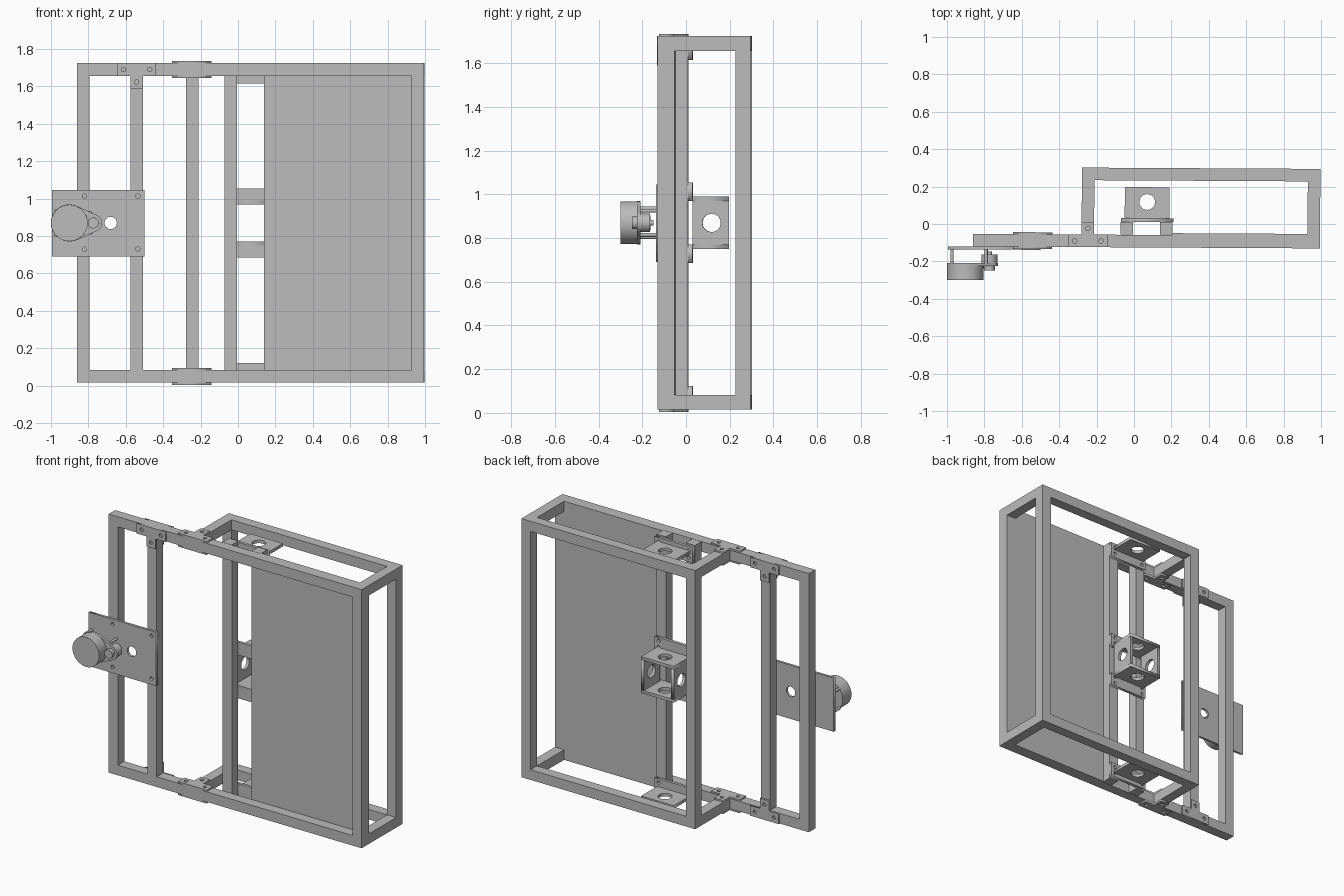
import bpy
import math
from mathutils import Matrix, Vector

cube = bpy.data.objects.get("Cube")
if cube:
    bpy.data.objects.remove(cube)

grey = bpy.data.materials.new("plain grey")
grey.use_nodes = True
COLOUR = (0.5, 0.5, 0.5, 1)
grey.diffuse_color = COLOUR
grey.node_tree.nodes["Principled BSDF"].inputs["Base Color"].default_value = COLOUR

SKEW = Matrix.Rotation(-0.0055, 4, 'Z')   # whole assembly sits slightly turned
T = 0.067                                 # square tube width
LOW, HIGH = 0.016, 1.724                  # frame bottom and top
FRONT, BACK, RAIL = -0.125, 0.233, -0.056  # front faces of the tube layers


def finish(name, mesh, matrix=Matrix()):
    mesh.transform(SKEW @ matrix)
    mesh.materials.clear()
    mesh.materials.append(grey)
    ob = bpy.data.objects.new(name, mesh)
    bpy.context.collection.objects.link(ob)
    return ob


def box(name, x, y, z):
    """Box from (low, high) pairs."""
    pts = [(a, b, c) for a in x for b in y for c in z]
    mesh = bpy.data.meshes.new(name)
    mesh.from_pydata(pts, [], [(0, 1, 3, 2), (4, 6, 7, 5), (0, 4, 5, 1),
                               (2, 3, 7, 6), (0, 2, 6, 4), (1, 5, 7, 3)])
    return finish(name, mesh)


def ring(cx, cy, r, n=24):
    return [(cx + r * math.cos(i * math.tau / n), cy + r * math.sin(i * math.tau / n))
            for i in range(n)]


def rect(x0, y0, x1, y1):
    return [(x0, y0), (x1, y0), (x1, y1), (x0, y1)]


def plate(name, outline, holes, axis, lo, hi, smooth=False):
    """Flat outline with round holes, extruded from lo to hi along an axis."""
    curve = bpy.data.curves.new(name, 'CURVE')
    curve.dimensions = '2D'
    curve.fill_mode = 'BOTH'
    curve.extrude = (hi - lo) / 2
    for loop in [outline] + [ring(*h) for h in holes]:
        spline = curve.splines.new('POLY')
        spline.points.add(len(loop) - 1)
        for p, (a, b) in zip(spline.points, loop):
            p.co = (a, b, 0, 1)
        spline.use_cyclic_u = True
    temp = bpy.data.objects.new("temp", curve)
    bpy.context.collection.objects.link(temp)
    deps = bpy.context.evaluated_depsgraph_get()
    mesh = bpy.data.meshes.new_from_object(temp.evaluated_get(deps))
    bpy.data.objects.remove(temp)
    bpy.data.curves.remove(curve)
    mid = (lo + hi) / 2
    turn = {'Z': Matrix(),
            'Y': Matrix.Rotation(math.pi / 2, 4, 'X'),                # (x, z) outline
            'X': Matrix(((0, 0, 1, 0), (1, 0, 0, 0), (0, 1, 0, 0), (0, 0, 0, 1)))}[axis]
    shift = Matrix.Translation(Vector([mid if axis == a else 0 for a in "XYZ"]))
    ob = finish(name, mesh, shift @ turn)
    ob.data.name = name
    if smooth:
        bpy.ops.object.select_all(action='DESELECT')
        ob.select_set(True)
        bpy.context.view_layer.objects.active = ob
        bpy.ops.object.shade_smooth_by_angle(angle=math.radians(30))
    return ob


def rod(name, x, z, r, y0, y1):
    return plate(name, ring(x, z, r, 32), [], 'Y', y0, y1, True)


def post(name, x, y, z=(LOW, HIGH)):
    return box(name, (x, x + T), (y, y + T), z)


# Frame: long rails and cross rails at bottom and top
LEFT, MID, RIGHT = -0.86, -0.28, 0.928
for level, z in (("bottom", LOW), ("top", HIGH - T)):
    zz = (z, z + T)
    box(level + "_front_rail", (LEFT, RIGHT + T), (FRONT, FRONT + T), zz)
    box(level + "_back_rail", (MID, RIGHT + T), (BACK, BACK + T), zz)
    for side, x in (("inner", MID), ("outer", RIGHT)):
        box(f"{level}_{side}_cross_rail", (x, x + T), (FRONT + T, BACK), zz)

# Upright posts
inner = (LOW + T, HIGH - T)
post("end_post", LEFT, FRONT, inner)
post("motor_post", -0.575, FRONT, inner)
post("front_post", RIGHT, FRONT, inner)
post("back_inner_post", MID, BACK, inner)
post("back_outer_post", RIGHT, BACK, inner)
post("right_guide_post", -0.073, RAIL)
post("left_guide_post", 0.14, RAIL)

# Panel behind the front frame
box("panel", (0.207, RIGHT + T), (FRONT + T, FRONT + T + 0.01), (LOW, HIGH))


# T-shaped joining plates
def tee(name, cx, edge, sign, axis, lo):
    a, b, c = edge, edge + sign * T, edge + sign * 2 * T
    w, s = 0.105, T / 2
    outline = [(cx - w, a), (cx + w, a), (cx + w, b), (cx + s, b),
               (cx + s, c), (cx - s, c), (cx - s, b), (cx - w, b)]
    row = edge + sign * s
    holes = [(cx - 0.07, row, 0.012, 12), (cx + 0.07, row, 0.012, 12),
             (cx, row + sign * T, 0.012, 12)]
    plate(name, outline, holes, axis, lo, lo + 0.011)


post_x, joint_x = -0.5415, MID + T / 2
tee("front_top_tee", post_x, HIGH, -1, 'Y', FRONT - 0.011)
tee("back_top_tee", post_x, HIGH, -1, 'Y', FRONT + T)
tee("back_bottom_tee", post_x, LOW, 1, 'Y', FRONT + T)
for i, z in enumerate((LOW - 0.011, LOW + T, HIGH - T - 0.011, HIGH)):
    tee(f"joint_tee_{i + 1}", joint_x, FRONT, 1, 'Z', z)

# Guide brackets: bored shelf plus flange screwed to the guide posts
CX, CY, BORE = 0.07, 0.118, 0.042
FACE = RAIL + T


def bracket(name, shelf_z, flange_z):
    plate(name + "_shelf", rect(CX - 0.12, FACE, CX + 0.12, 0.197),
          [(CX, CY, BORE)], 'Z', shelf_z, shelf_z + 0.02)
    z = sum(flange_z) / 2
    holes = [(CX + d, z + e, 0.011, 12) for d in (-0.11, 0.11) for e in (-0.022, 0.022)]
    plate(name + "_flange", rect(CX - 0.14, flange_z[0], CX + 0.14, flange_z[1]),
          holes, 'Y', FACE, FACE + 0.02)


bracket("top_guide", 1.67, (1.615, 1.715))
bracket("bottom_guide", 0.05, (0.025, 0.122))
bracket("carriage_top", 0.97, (0.97, 1.055))
bracket("carriage_bottom", 0.75, (0.685, 0.77))

# Carriage side walls
for side, x in (("right", CX - 0.12), ("left", CX + 0.10)):
    plate(f"carriage_{side}_wall", rect(FACE + 0.02, 0.77, 0.197, 0.97),
          [(CY, 0.87, BORE)], 'X', x, x + 0.02)

# Motor mounting plate
MZ = 0.87
screws = [(x, z, 0.012, 12) for x in (-0.82, -0.535) for z in (0.73, 1.013)]
plate("motor_plate", rect(-0.995, 0.69, -0.5, 1.045),
      [(-0.68, MZ, 0.033)] + screws, 'Y', FRONT - 0.016, FRONT)

# Gear motor: teardrop flange, can, gearbox, shaft and standoffs
MX, GX = -0.9, -0.772
rod("motor_can", MX, MZ, 0.098, -0.305, -0.215)
tilt = math.acos((0.099 - 0.046) / (GX - MX))


def arc(cx, r, start, end, n=20):
    return [(cx + r * math.cos(start + (end - start) * i / n),
             MZ + r * math.sin(start + (end - start) * i / n)) for i in range(n + 1)]


teardrop = arc(MX, 0.099, tilt, math.tau - tilt) + arc(GX, 0.046, -tilt, tilt)
plate("motor_flange", teardrop, [], 'Y', -0.229, -0.213, True)
rod("gearbox_body", GX, MZ, 0.042, -0.214, -0.168)
rod("gearbox_boss", GX, MZ, 0.029, -0.252, -0.228)
rod("motor_shaft", GX, MZ, 0.013, -0.169, -0.152)
for i, (x, z) in enumerate(((-0.972, 0.935), (-0.972, 0.805), (-0.79, 0.925), (-0.79, 0.815))):
    rod(f"standoff_{i + 1}", x, z, 0.009, -0.214, FRONT - 0.015)
